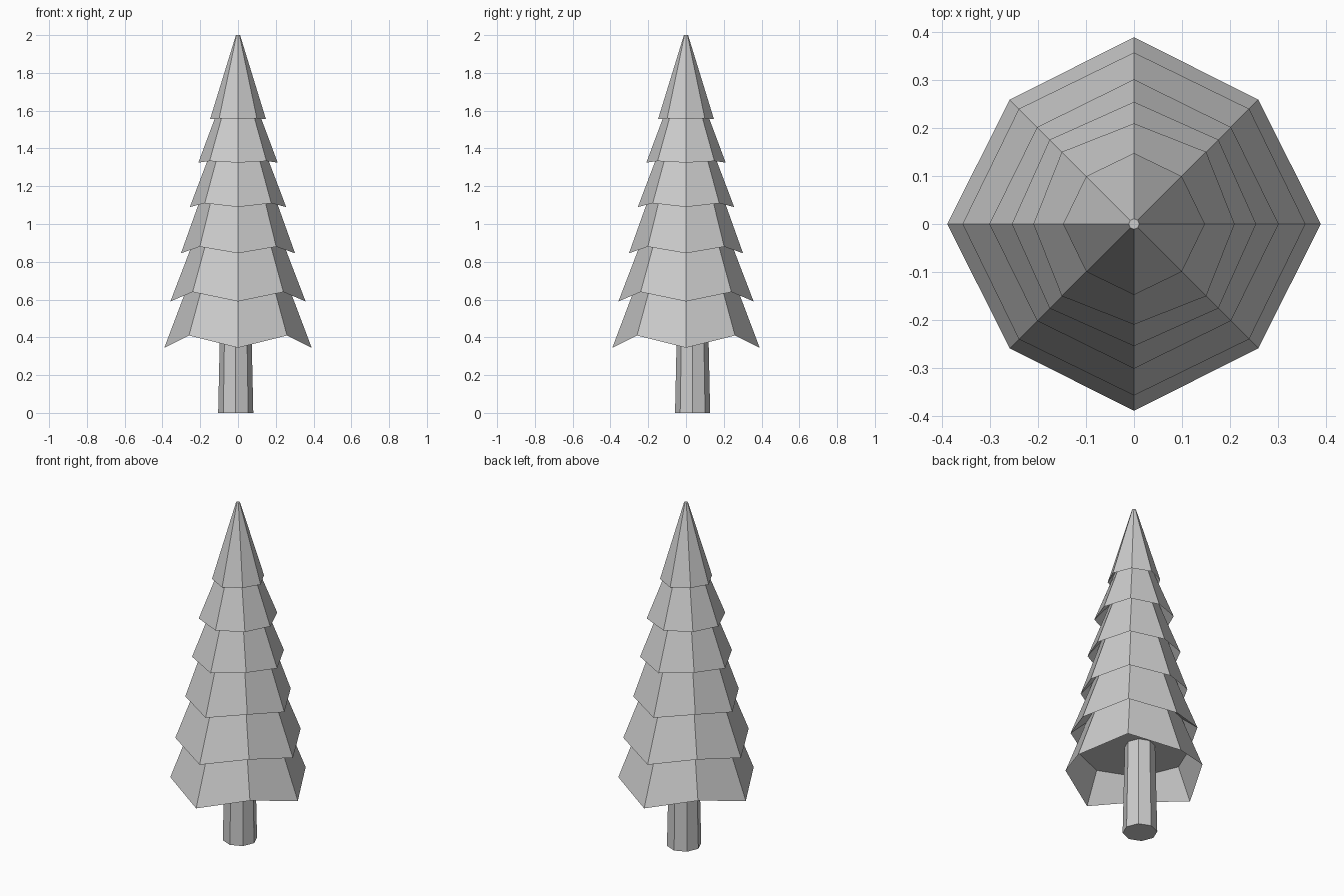
import bpy, bmesh, math

if "Cube" in bpy.data.objects:
    bpy.data.objects.remove(bpy.data.objects["Cube"])


def loft(name, rings, center=(0, 0)):
    """Closed octagonal loft; ring = (corner r, corner z, diagonal r, diagonal z)."""
    bm = bmesh.new()
    loops = []
    for ring in rings:
        loop = []
        for i in range(8):
            r, z = ring[:2] if i % 2 == 0 else ring[2:]
            a = i * math.pi / 4
            loop.append(bm.verts.new((center[0] + r * math.cos(a),
                                      center[1] + r * math.sin(a), z)))
        loops.append(loop)
    for low, high in zip(loops, loops[1:]):
        for i in range(8):
            j = (i + 1) % 8
            bm.faces.new((low[i], low[j], high[j], high[i]))
    bm.faces.new(loops[0][::-1])
    bm.faces.new(loops[-1])
    bmesh.ops.recalc_face_normals(bm, faces=bm.faces)
    mesh = bpy.data.meshes.new(name)
    bm.to_mesh(mesh)
    bm.free()
    obj = bpy.data.objects.new(name, mesh)
    bpy.context.collection.objects.link(obj)
    return obj


def flat(r, z):
    return (r, z, r, z)


# Trunk, slightly off centre, tapering up into the foliage
loft("trunk", [flat(0.093, 0), flat(0.081, 0.55)], (-0.012, 0.035))

# Foliage: each tier has a drooping rim and a top tucked under the next tier
tiers = [
    ((0.39, 0.345, 0.367, 0.41), (0.256, 0.70)),
    ((0.358, 0.59, 0.34, 0.64), (0.22, 0.95)),
    ((0.302, 0.845, 0.286, 0.88), (0.175, 1.20)),
    ((0.255, 1.09, 0.249, 1.11), (0.13, 1.42)),
    ((0.21, 1.325, 0.213, 1.333), (0.10, 1.62)),
    ((0.148, 1.555, 0.141, 1.56), (0.011, 2.0)),
]
rings = [flat(0.31, 0.53)]  # recessed underside
for rim, top in tiers:
    rings += [rim, flat(*top)]
loft("foliage", rings)
